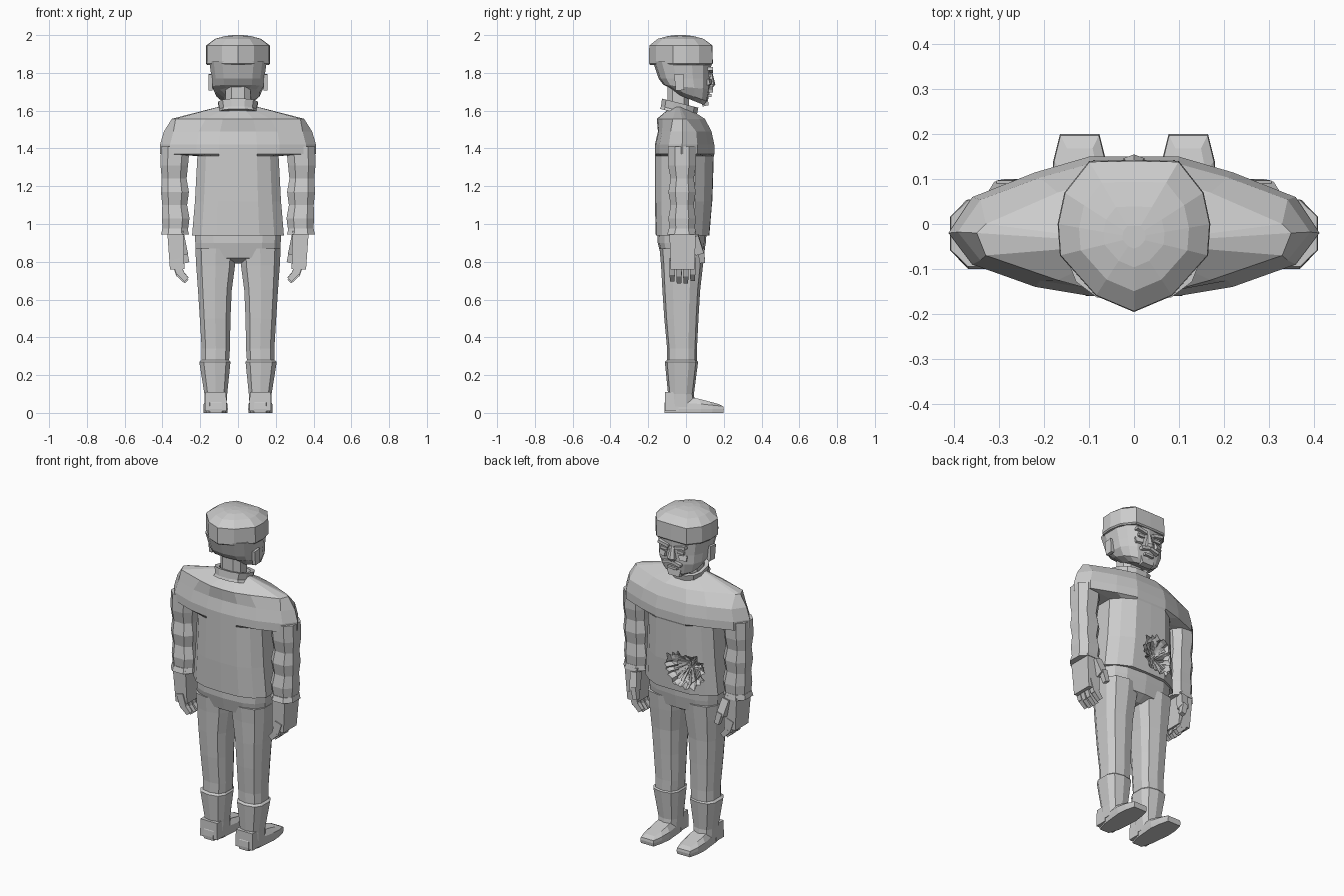
import bpy, bmesh, math, random
from mathutils import Vector, Matrix

if "Cube" in bpy.data.objects:
    bpy.data.objects.remove(bpy.data.objects["Cube"])
random.seed(4)

grey = bpy.data.materials.new("plain grey")
grey.use_nodes = True
grey.diffuse_color = (0.6, 0.6, 0.6, 1)
grey.node_tree.nodes["Principled BSDF"].inputs["Base Color"].default_value = grey.diffuse_color


def finish(name, bm):
    bmesh.ops.recalc_face_normals(bm, faces=bm.faces)
    mesh = bpy.data.meshes.new(name)
    bm.to_mesh(mesh)
    bm.free()
    mesh.materials.append(grey)
    ob = bpy.data.objects.new(name, mesh)
    bpy.context.collection.objects.link(ob)
    return ob


def loft(name, rings):
    """Skin a list of equal-length point rings and cap both ends."""
    bm = bmesh.new()
    rows = [[bm.verts.new(p) for p in ring] for ring in rings]
    n = len(rows[0])
    for a, b in zip(rows, rows[1:]):
        for i in range(n):
            j = (i + 1) % n
            bm.faces.new((a[i], a[j], b[j], b[i]))
    bm.faces.new(rows[0])
    bm.faces.new(rows[-1])
    return finish(name, bm)


def oval(z, x0, x1, y0, y1, n=10, power=0.7, tilt=0):
    """Rounded section filling a rectangle; tilt slopes it along y."""
    ring = []
    for i in range(n):
        a = math.tau * (i + 0.5) / n
        c, s = math.cos(a), math.sin(a)
        x = (x0 + x1) / 2 + (x1 - x0) / 2 * math.copysign(abs(c) ** power, c)
        y = (y0 + y1) / 2 + (y1 - y0) / 2 * math.copysign(abs(s) ** power, s)
        ring.append((x, y, z + tilt * y))
    return ring


def mirrored(half, z):
    """Full section from a half outline running front to back."""
    return [(x, y, z) for x, y in half] + [(-x, y, z) for x, y in half[-2:0:-1]]


def block(name, loc, size, rot=(0, 0, 0), taper=1.0):
    bm = bmesh.new()
    bmesh.ops.create_cube(bm, size=1)
    for v in bm.verts:
        k = taper if v.co.z < 0 else 1
        v.co = Vector((v.co.x * size[0] * k, v.co.y * size[1] * k, v.co.z * size[2]))
    ob = finish(name, bm)
    ob.rotation_euler = rot
    ob.location = loc
    return ob


def mirror_copy(ob, name):
    ob.data.transform(ob.matrix_basis)
    ob.matrix_basis = Matrix()
    bm = bmesh.new()
    bm.from_mesh(ob.data)
    bmesh.ops.scale(bm, vec=(-1, 1, 1), verts=bm.verts)
    return finish(name, bm)


# Jacket: straight body opening out into a lens-shaped shoulder yoke
body = [(0, .147), (.1, .145), (.17, .1), (.215, .05), (.215, -.02),
        (.215, -.08), (.17, -.13), (.1, -.16), (0, -.165)]
yoke = [(0, .15), (.1, .15), (.22, .115), (.36, .06), (.413, -.02),
        (.36, -.09), (.22, -.14), (.1, -.16), (0, -.165)]
top = [(0, .1), (.07, .1), (.17, .07), (.33, 0), (.35, -.02),
       (.33, -.07), (.17, -.125), (.08, -.15), (0, -.155)]
hem = [(x * 1.13, y * .84 if y > 0 else y * .97) for x, y in body]
mid = [(x * 1.06, y * .95 if y > 0 else y) for x, y in body]
neckline = [(x * .3, y * .3 - .03) for x, y in top]
jacket = loft("jacket", [mirrored(p, z) for p, z in (
    (hem, .94), (mid, 1.12), (body, 1.36), (yoke, 1.37), (yoke, 1.42),
    ([(x * .95, y * .9) for x, y in yoke], 1.49), (top, 1.557), (neckline, 1.62))])

# Torn pleated hollow in the belly
bm = bmesh.new()
bmesh.ops.create_uvsphere(bm, u_segments=44, v_segments=10, radius=1)
reach = {}
for v in bm.verts:
    key = round(math.atan2(v.co.y, v.co.x), 2)
    r = reach.setdefault(key, random.uniform(.72, 1.05))
    v.co.xy *= r * random.uniform(.9, 1.05)
    v.co.z *= random.uniform(.75, 1.1)
    v.co = Vector((v.co.x * .14 - .08, v.co.z * .085 + .135, v.co.y * .13 + 1.075))
cutter = finish("tear_cutter", bm)
cutter.hide_render = True
cut = jacket.modifiers.new("tear", "BOOLEAN")
cut.operation, cut.solver, cut.object = "DIFFERENCE", "EXACT", cutter
cut_mesh = bpy.data.meshes.new_from_object(
    jacket.evaluated_get(bpy.context.evaluated_depsgraph_get()))
jacket.modifiers.clear()
jacket.data = cut_mesh
bpy.data.objects.remove(cutter)

# Shards of cloth lining the hollow
bm = bmesh.new()
for i in range(36):
    a = math.tau * i / 36 + random.uniform(-.05, .05)
    r = random.uniform(.07, .11)
    side = Vector((-math.sin(a), 0, math.cos(a))) * .008
    rim = Vector((-.08 + r * math.cos(a), random.uniform(.08, .105), 1.075 + r * math.sin(a)))
    if rim.x < -.15:
        rim.y -= .035
    root = Vector((-.08, .055, 1.1))
    vs = [bm.verts.new(p) for p in (root, rim + side, rim - side, rim - Vector((0, .03, 0)))]
    for f in ((0, 1, 2), (0, 2, 3), (0, 3, 1), (1, 3, 2)):
        bm.faces.new([vs[k] for k in f])
finish("torn_lining", bm)

# Hips
loft("hips", [oval(z, -x, x, y0, y1, 14) for z, x, y0, y1 in (
    (.79, .05, -.07, .04), (.82, .224, -.13, .09), (.9, .23, -.15, .105), (.97, .235, -.15, .11))])

# Limbs, built on the left and mirrored
parts = []
parts.append(loft("trouser_leg", [oval(z, a, b, c, d) for z, a, b, c, d in (
    (.27, .045, .195, -.1, .058), (.34, .04, .195, -.1, .058), (.5, .037, .205, -.115, .066),
    (.65, .03, .215, -.125, .075), (.78, .012, .225, -.132, .09), (.87, .005, .23, -.14, .1))]))
parts.append(loft("boot_shaft", [oval(z, a, b, c, d) for z, a, b, c, d in (
    (.03, .06, .177, -.1, .05), (.1, .055, .18, -.095, .042),
    (.27, .037, .208, -.112, .064), (.28, .045, .195, -.1, .055))]))
parts.append(loft("sleeve", [oval(z, a, b, c, d, 8, .8) for z, a, b, c, d in (
    (.96, .262, .402, -.09, .05), (1.03, .252, .408, -.098, .056), (1.1, .265, .405, -.085, .045),
    (1.17, .255, .413, -.098, .056), (1.24, .268, .408, -.085, .045), (1.31, .26, .415, -.1, .058),
    (1.41, .25, .413, -.1, .058))]))
parts.append(loft("cuff", [oval(z, a, b, c, d, 8, .8) for z, a, b, c, d in (
    (.945, .255, .412, -.105, .06), (.975, .262, .405, -.095, .053))]))
parts.append(block("palm", (.327, -.018, .86), (.085, .14, .2), (0, .05, 0), .9))
for i in range(4):
    y = -.073 + i * .036
    drop = (.01, 0, 0, .012)[i]
    parts.append(block(f"finger_base_{i + 1}", (.318, y, .765 + drop), (.045, .031, .08), (0, .3, 0), .9))
    parts.append(block(f"finger_tip_{i + 1}", (.293, y, .717 + drop), (.036, .029, .06), (0, .75, 0), .8))
parts.append(block("thumb_base", (.297, .058, .89), (.045, .045, .1), (.3, .2, 0)))
parts.append(block("thumb_tip", (.28, .083, .83), (.035, .035, .07), (.1, .25, 0), .8))

# Shoe: outline lofted to a low sloping upper
def shoe_ring(z, shrink, toe_drop):
    outline = [(.085, -.115), (.15, -.115), (.17, -.05), (.184, .08), (.18, .14),
               (.165, .2), (.077, .2), (.062, .14), (.054, .08), (.065, -.05)]
    return [(.12 + (x - .12) * shrink, .02 + (y - .02) * (shrink + 1) / 2,
             z - toe_drop * max(0, y)) for x, y in outline]

parts.append(loft("shoe", [shoe_ring(0, .97, 0), shoe_ring(.02, 1, 0),
                           shoe_ring(.055, .97, .1), shoe_ring(.092, .65, .22)]))
parts.append(block("heel_cap", (.118, -.075, .06), (.11, .07, .1), (0, 0, 0), 1.05))
parts.append(block("ear", (.145, -.035, 1.75), (.022, .05, .085), (.08, 0, 0), .9))
for ob in parts:
    base = ob.name
    mirror_copy(ob, "right_" + base)
    ob.name = "left_" + base

# Neck and tilted collar
loft("neck", [oval(z, -.07, .07, -.1, .02, 8) for z in (1.57, 1.76)])
loft("collar", [oval(z, -x, x, a, b, 12, .8, -.25) for z, x, a, b in (
    (1.575, .11, -.14, .065), (1.59, .1, -.135, .06), (1.632, .108, -.13, .068),
    (1.63, .085, -.105, .045), (1.61, .08, -.1, .04))])

# Head with a jaw sloping down to the chin
loft("head", [oval(z, -x, x, a, b, 14, .75, t) for z, x, a, b, t in (
    (1.668, .075, -.06, .1, -.4), (1.69, .115, -.09, .115, -.36), (1.725, .138, -.12, .128, -.1),
    (1.77, .142, -.145, .13, 0), (1.86, .155, -.175, .135, 0))])

# Hair cap
crown = [(0, .142), (.1, .14), (.155, .07), (.17, 0), (.165, -.07), (.085, -.16), (0, -.196)]
loft("hair", [[(x * s, (y + .03) * s - .03, z) for x, y, z in mirrored(crown, z)] for z, s in (
    (1.843, .96), (1.85, 1), (1.945, .99), (1.98, .72), (1.995, .4), (2, .15))])

# Face
for side, word in ((1, "left"), (-1, "right")):
    block(word + "_brow", (side * .055, .128, 1.815), (.07, .03, .018), (0, side * -.2, 0))
    block(word + "_eye", (side * .055, .127, 1.785), (.045, .012, .016))
    block(word + "_cheek", (side * .065, .118, 1.75), (.05, .03, .03), (.3, 0, side * -.3), .8)
    block(word + "_moustache", (side * .03, .128, 1.713), (.06, .03, .018), (0, side * .25, 0))
loft("nose", [oval(z, -x, x, .11, y, 6) for z, x, y in (
    (1.725, .022, .145), (1.74, .026, .155), (1.81, .012, .138))])
block("lower_lip", (0, .122, 1.68), (.06, .024, .014))
block("chin", (0, .1, 1.645), (.09, .04, .04), (.2, 0, 0), .8)
